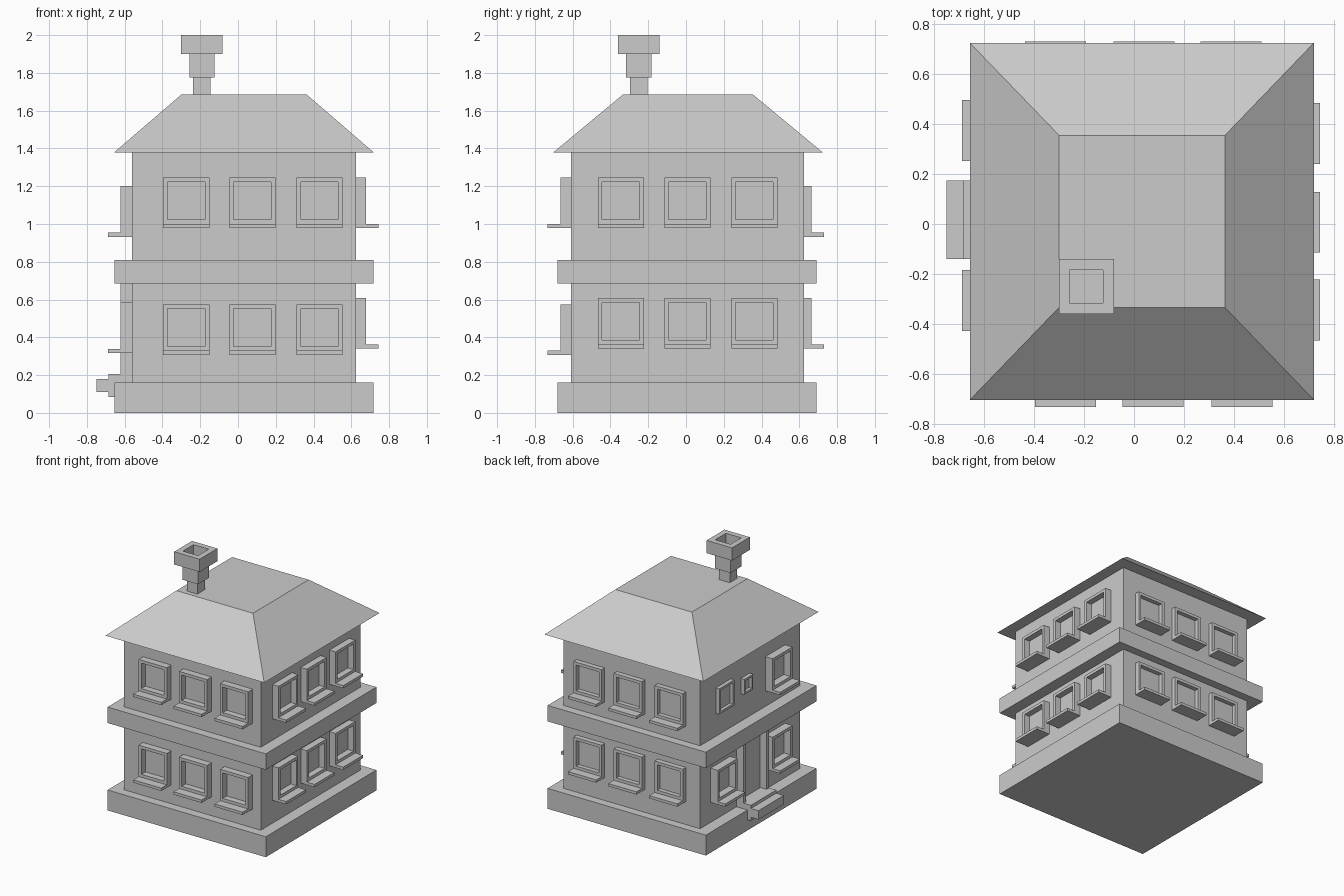
import bpy, bmesh
from math import radians
from mathutils import Matrix

if "Cube" in bpy.data.objects:
    bpy.data.objects.remove(bpy.data.objects["Cube"])


def finish(bm, name, rot=0):
    bmesh.ops.rotate(bm, verts=bm.verts, cent=(0, 0, 0),
                     matrix=Matrix.Rotation(radians(rot), 3, 'Z'))
    bmesh.ops.recalc_face_normals(bm, faces=bm.faces)
    me = bpy.data.meshes.new(name)
    bm.to_mesh(me)
    bm.free()
    ob = bpy.data.objects.new(name, me)
    bpy.context.collection.objects.link(ob)
    return ob


def box_bm(x, y, z):
    """Box from (min, max) ranges."""
    bm = bmesh.new()
    bmesh.ops.create_cube(bm, size=1)
    for v in bm.verts:
        v.co = [r[0] if c < 0 else r[1] for c, r in zip(v.co, (x, y, z))]
    return bm


def box(name, x, y, z, rot=0):
    return finish(box_bm(x, y, z), name, rot)


def pocket(bm, axis, sign, wall, depth):
    """Sink a recess into the face pointing along sign * axis."""
    bm.normal_update()
    face = next(f for f in bm.faces if f.normal[axis] * sign > 0.9)
    bmesh.ops.inset_individual(bm, faces=[face], thickness=wall)
    new = bmesh.ops.extrude_discrete_faces(bm, faces=[face])['faces'][0]
    for v in new.verts:
        v.co[axis] -= sign * depth


def frame(name, rot, u, wall, out, z, rim=0.033):
    """Recessed frame on a wall; u runs to the right seen from outside."""
    bm = box_bm(u, (-out, -wall + 0.01), z)
    pocket(bm, 1, -1, rim, out - wall - 0.005)
    finish(bm, name, rot)


def window(name, rot, u, wall, out, sill, z0):
    span = (u - 0.122, u + 0.122)
    frame(name + "_frame", rot, span, wall, out, (z0 + 0.022, z0 + 0.268))
    box(name + "_sill", span, (-sill, -wall + 0.01), (z0, z0 + 0.022), rot)


# Walls, plinth and floor band
box("walls", (-0.56, 0.625), (-0.61, 0.625), (0.1, 1.39))
box("plinth", (-0.655, 0.717), (-0.68, 0.69), (0, 0.16))
box("floor_band", (-0.655, 0.717), (-0.68, 0.69), (0.685, 0.81))

# Flat-topped hip roof
bm = box_bm((-0.657, 0.72), (-0.704, 0.725), (1.378, 1.685))
for v in bm.verts:
    if v.co.z > 1.5:
        v.co.x = -0.30 if v.co.x < 0 else 0.364
        v.co.y = -0.334 if v.co.y < 0 else 0.355
finish(bm, "roof")

# Chimney in three steps, with a flue hole in the cap
cx, cy = -0.191, -0.25
for name, h, z in (("chimney_base", 0.046, (1.66, 1.775)),
                   ("chimney_neck", 0.067, (1.775, 1.9)),
                   ("chimney_cap", 0.11, (1.9, 2.0))):
    bm = box_bm((cx - h, cx + h), (cy - h, cy + h), z)
    if name == "chimney_cap":
        pocket(bm, 2, 1, 0.062, 0.09)
    finish(bm, name)

# Windows: side, rotation, positions, wall, frame face, sill edge, sill heights
sides = (("front", 0, (-0.274, 0.076, 0.432), 0.61, 0.665, 0.733, (0.307, 0.979)),
         ("right", 90, (-0.345, 0.007, 0.362), 0.625, 0.678, 0.745, (0.34, 0.979)),
         ("back", 180, (0.315, -0.04, -0.389), 0.625, 0.664, 0.731, (0.34, 0.932)))
for side, rot, us, wall, out, sill, heights in sides:
    for z0 in heights:
        for u in us:
            window(side + "_window", rot, u, wall, out, sill, z0)

# Left side: three full windows, two small ones
for u, z0 in ((-0.374, 0.317), (0.306, 0.317), (0.306, 0.932)):
    window("left_window", -90, u, 0.56, 0.623, 0.688, z0)
frame("small_window", -90, (-0.43, -0.245), 0.56, 0.59, (0.99, 1.19), 0.025)
frame("tiny_window", -90, (-0.12, -0.01), 0.56, 0.59, (1.025, 1.145), 0.022)

# Door with steps
door = (-0.174, 0.14)
frame("door_frame", -90, door, 0.56, 0.622, (0.16, 0.69), 0.045)
box("door_step", door, (-0.685, -0.57), (0.083, 0.205), -90)
box("front_step", door, (-0.75, -0.65), (0.11, 0.18), -90)
